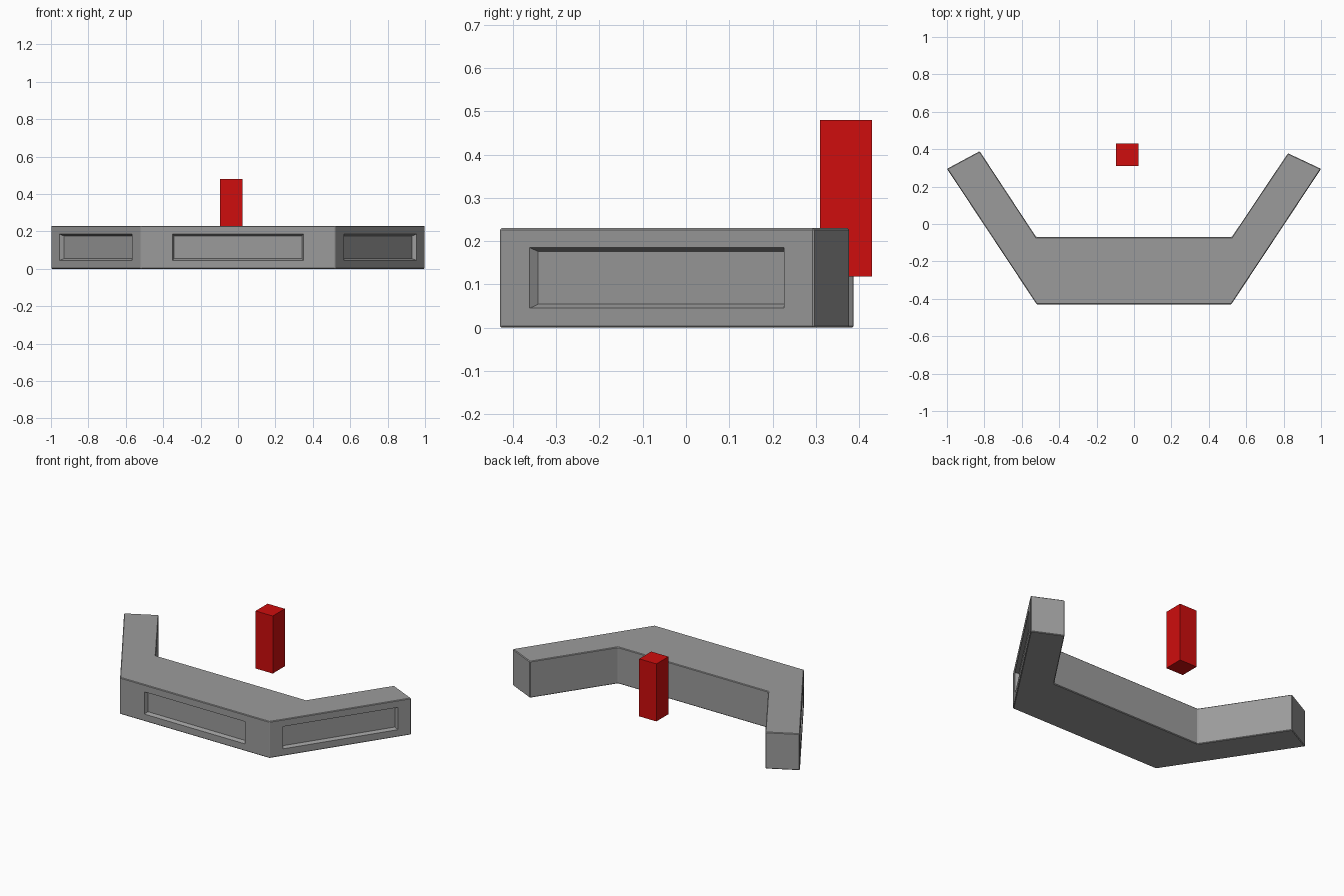
import bpy
import bmesh
from mathutils import Vector

cube = bpy.data.objects.get("Cube")
if cube:
    bpy.data.objects.remove(cube, do_unlink=True)


def make_material(name, rgb):
    mat = bpy.data.materials.new(name)
    mat.use_nodes = True
    color = (*rgb, 1.0)
    mat.diffuse_color = color
    mat.node_tree.nodes["Principled BSDF"].inputs["Base Color"].default_value = color
    return mat


def make_object(name, bm, mat):
    bmesh.ops.recalc_face_normals(bm, faces=bm.faces)
    mesh = bpy.data.meshes.new(name)
    bm.to_mesh(mesh)
    bm.free()
    mesh.materials.append(mat)
    obj = bpy.data.objects.new(name, mesh)
    bpy.context.collection.objects.link(obj)
    return obj


def recess_panel(bm, start, end, low, high):
    """Sink a tapered panel into the wall from start to end, between two fractions of it."""
    along = end - start
    normal = along.cross(Vector((0, 0, 1))).normalized()
    face = max((f for f in bm.faces if f.normal.dot(normal) > 0.99),
               key=lambda f: f.calc_area())
    middle = face.calc_center_median()
    bmesh.ops.inset_individual(bm, faces=[face], thickness=0.02)
    for v in face.verts:
        t = low if (v.co - middle).dot(along) < 0 else high
        z = 0.185 if v.co.z > middle.z else 0.045
        v.co = start + along * t
        v.co.z = z
    bmesh.ops.inset_individual(bm, faces=[face], thickness=0.013, depth=-0.022)


grey = make_material("desk grey", (0.33, 0.33, 0.33))
red = make_material("marker red", (0.62, 0.004, 0.004))

# Angled counter: extruded plan outline with slightly softened edges
outline = [(-1, 0.295), (-0.52, -0.43), (0.52, -0.43), (1, 0.295),
           (0.823, 0.378), (0.523, -0.07), (-0.523, -0.07), (-0.825, 0.389)]
corners = [Vector((x, y, 0)) for x, y in outline]
bm = bmesh.new()
base = bm.faces.new([bm.verts.new(c) for c in corners])
top = bmesh.ops.extrude_face_region(bm, geom=[base])["geom"]
bmesh.ops.translate(bm, vec=(0, 0, 0.23),
                    verts=[g for g in top if isinstance(g, bmesh.types.BMVert)])
bmesh.ops.recalc_face_normals(bm, faces=bm.faces)
bmesh.ops.bevel(bm, geom=bm.edges[:], offset=0.004, segments=1, affect='EDGES')
bm.normal_update()

# Recessed panels on the three outer walls
for i, (low, high) in enumerate([(0.095, 0.905), (0.163, 0.837), (0.095, 0.905)]):
    recess_panel(bm, corners[i], corners[i + 1], low, high)
make_object("counter", bm, grey)

# Upright block behind the counter
bm = bmesh.new()
bmesh.ops.create_cube(bm, size=1)
bmesh.ops.scale(bm, vec=(0.12, 0.12, 0.362), verts=bm.verts)
bmesh.ops.translate(bm, vec=(-0.035, 0.37, 0.299), verts=bm.verts)
make_object("upright_block", bm, red)
